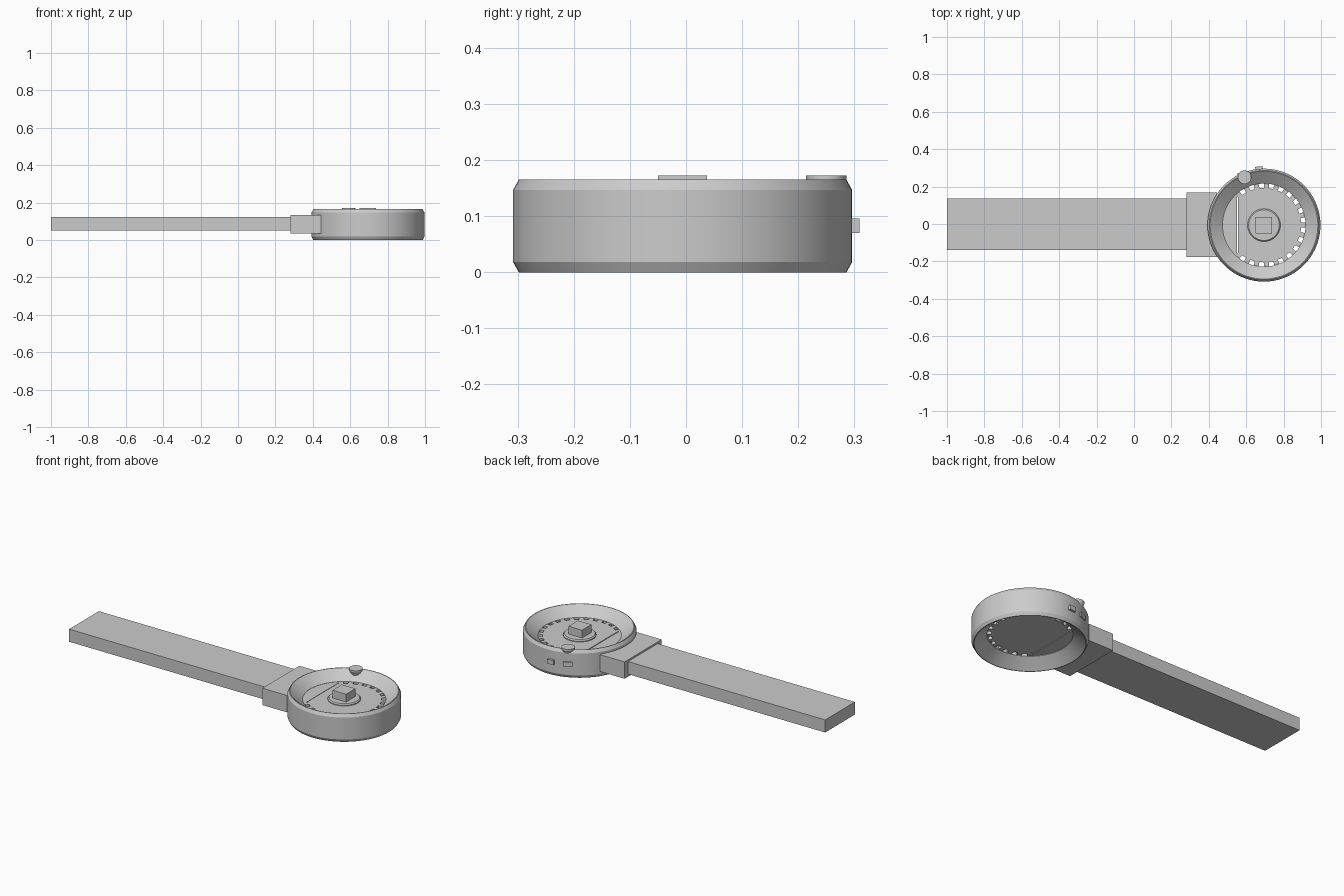
import bpy, bmesh, math
from mathutils import Matrix

if "Cube" in bpy.data.objects:
    bpy.data.objects.remove(bpy.data.objects["Cube"])

CX, CY = 0.695, -0.006          # centre of the round head
R_HOLE = 0.222                  # inner radius of the ring

grey = bpy.data.materials.new("tool_grey")
grey.diffuse_color = (0.6, 0.6, 0.6, 1)
grey.use_nodes = True
grey.node_tree.nodes["Principled BSDF"].inputs["Base Color"].default_value = grey.diffuse_color


def finish(name, bm, smooth=False):
    bmesh.ops.recalc_face_normals(bm, faces=bm.faces[:])
    me = bpy.data.meshes.new(name)
    bm.to_mesh(me)
    bm.free()
    me.materials.append(grey)
    ob = bpy.data.objects.new(name, me)
    bpy.context.collection.objects.link(ob)
    if smooth:
        bpy.ops.object.select_all(action='DESELECT')
        ob.select_set(True)
        bpy.context.view_layer.objects.active = ob
        bpy.ops.object.shade_smooth_by_angle(angle=math.radians(20))
    return ob


def box(name, x0, x1, y0, y1, z0, z1, turn=None):
    bm = bmesh.new()
    bmesh.ops.create_cube(bm, size=1)
    for v in bm.verts:
        v.co.x = x1 if v.co.x > 0 else x0
        v.co.y = y1 if v.co.y > 0 else y0
        v.co.z = z1 if v.co.z > 0 else z0
    if turn is not None:
        bm.transform(Matrix.Translation((CX, CY, 0)) @ Matrix.Rotation(turn, 4, 'Z'))
    return finish(name, bm)


def lathe(name, cx, cy, profile, steps, loop=False):
    """Spin an (r, z) profile; open profiles get flat caps."""
    bm = bmesh.new()
    rings = []
    for r, z in profile:
        rings.append([bm.verts.new((cx + r * math.cos(2 * math.pi * i / steps),
                                    cy + r * math.sin(2 * math.pi * i / steps), z))
                      for i in range(steps)])
    pairs = list(zip(rings, rings[1:]))
    if loop:
        pairs.append((rings[-1], rings[0]))
    else:
        bm.faces.new(rings[0])
        bm.faces.new(rings[-1])
    for a, b in pairs:
        for i in range(steps):
            j = (i + 1) % steps
            bm.faces.new((a[i], a[j], b[j], b[i]))
    return finish(name, bm, True)


def slab(name, pts, z0, z1):
    """Extrude a flat outline given around the head centre."""
    bm = bmesh.new()
    face = bm.faces.new([bm.verts.new((CX + x, CY + y, z0)) for x, y in pts])
    ext = bmesh.ops.extrude_face_region(bm, geom=[face])
    for v in ext["geom"]:
        if isinstance(v, bmesh.types.BMVert):
            v.co.z = z1
    return finish(name, bm)


# Handle and collar
box("handle", -1.0, 0.30, -0.14, 0.136, 0.05, 0.124)
box("collar", 0.282, 0.443, -0.177, 0.168, 0.035, 0.134)

# Head ring with chamfered rim and funnel on both sides
lathe("head_ring", CX, CY,
      [(0.292, 0), (0.302, 0.018), (0.302, 0.147), (0.292, 0.165),
       (0.288, 0.165), (R_HOLE, 0.115), (R_HOLE, 0.052), (0.288, 0)], 72, True)

# Toothed gear plate, cut off straight on the handle side
chord, gap = -0.140, 0.004
teeth = 25
pitch = 2 * math.pi / teeth
limit = math.acos(chord / 0.198)
outline = [(chord, -math.sqrt(0.198 ** 2 - chord ** 2))]
for k in range(-teeth // 2, teeth // 2 + 1):
    for f, r in ((-0.26, 0.199), (-0.24, R_HOLE), (0.24, R_HOLE), (0.26, 0.199)):
        a = (k + f) * pitch
        if abs(a) < limit:
            outline.append((r * math.cos(a), r * math.sin(a)))
outline.append((chord, math.sqrt(0.198 ** 2 - chord ** 2)))
slab("gear_plate", outline, 0.055, 0.115)

# Fixed plate filling the segment next to the handle
x_edge = chord - gap
a0 = math.acos(x_edge / 0.225)
n = 16
seg = [(0.225 * math.cos(a0 + (2 * math.pi - 2 * a0) * i / n),
        0.225 * math.sin(a0 + (2 * math.pi - 2 * a0) * i / n)) for i in range(n + 1)]
slab("segment_plate", seg, 0.055, 0.114)

# Drive boss and square drive
lathe("drive_boss", CX, CY, [(0.088, 0.112), (0.088, 0.12), (0.082, 0.126)], 40)
box("square_drive", 0.65, 0.738, -0.05, 0.037, 0.12, 0.172)

# Tapered knob on the rim
lathe("rim_knob", 0.591, 0.25,
      [(0.017, 0.11), (0.022, 0.135), (0.036, 0.163), (0.036, 0.172)], 32)

# Small latches on the back of the ring
box("latch_end", 0.28, 0.3145, -0.02, 0.02, 0.07, 0.096, math.radians(95))
box("latch_middle", 0.28, 0.309, -0.025, 0.025, 0.07, 0.096, math.radians(113))
